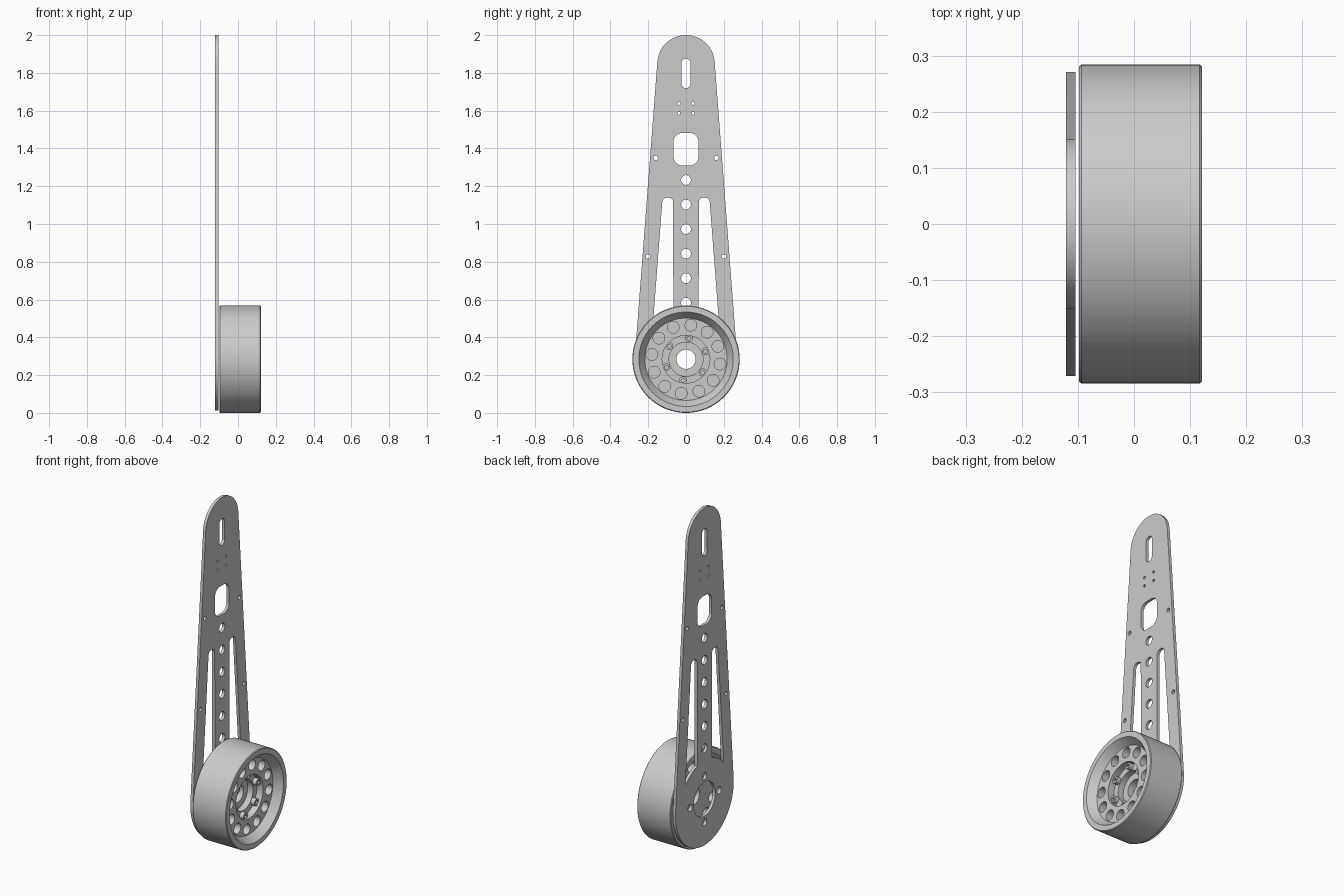
import bpy, bmesh
from math import sin, cos, pi, radians
from mathutils import Vector

cube = bpy.data.objects.get("Cube")
if cube:
    bpy.data.objects.remove(cube)

metal = bpy.data.materials.new("light grey metal")
metal.use_nodes = True
metal.diffuse_color = (0.6, 0.6, 0.6, 1)
metal.node_tree.nodes["Principled BSDF"].inputs["Base Color"].default_value = (0.6, 0.6, 0.6, 1)

AXLE = 0.284  # height of the wheel centre


def arc(cy, cz, r, start, end, n):
    """Points on an arc in the y-z plane, angles in degrees."""
    return [(cy + r * cos(radians(start + (end - start) * i / n)),
             cz + r * sin(radians(start + (end - start) * i / n))) for i in range(n + 1)]


def circle(cy, cz, r, n=32):
    return arc(cy, cz, r, 0, 360, n)[:-1]


def ring_of(count, radius, r, start, n=24):
    """Circles spaced evenly round the axle."""
    return [circle(radius * cos(a), AXLE + radius * sin(a), r, n)
            for a in (radians(start) + 2 * pi * i / count for i in range(count))]


def rounded(corners, n=8):
    """Polygon from (y, z, fillet radius) corners."""
    out = []
    for i, (y, z, r) in enumerate(corners):
        p = Vector((y, z))
        if r == 0:
            out.append((y, z))
            continue
        a = (Vector(corners[i - 1][:2]) - p).normalized()
        b = (Vector(corners[(i + 1) % len(corners)][:2]) - p).normalized()
        half = a.angle(b) / 2
        c = p + (a + b).normalized() * (r / sin(half))
        t1, t2 = p + a * (r / math_tan(half)) - c, p + b * (r / math_tan(half)) - c
        for k in range(n + 1):
            d = t1.lerp(t2, k / n).normalized() * r
            out.append(tuple(c + d))
    return out


def math_tan(a):
    return sin(a) / cos(a)


def box(cy, cz, hy, hz, r):
    return rounded([(cy - hy, cz - hz, r), (cy + hy, cz - hz, r),
                    (cy + hy, cz + hz, r), (cy - hy, cz + hz, r)])


def finish(name, mesh):
    bm = bmesh.new()
    bm.from_mesh(mesh)
    bmesh.ops.remove_doubles(bm, verts=bm.verts, dist=0.0001)
    bmesh.ops.recalc_face_normals(bm, faces=bm.faces)
    bm.to_mesh(mesh)
    bm.free()
    mesh.materials.clear()
    mesh.materials.append(metal)
    obj = bpy.data.objects.new(name, mesh)
    bpy.context.collection.objects.link(obj)
    bpy.ops.object.select_all(action='DESELECT')
    obj.select_set(True)
    bpy.context.view_layer.objects.active = obj
    bpy.ops.object.shade_smooth_by_angle(angle=radians(30))
    return obj


def sheet(name, loops, x0, x1):
    """Flat part cut from an outline with holes, from x0 to x1."""
    curve = bpy.data.curves.new(name + "_outline", 'CURVE')
    curve.dimensions = '2D'
    curve.fill_mode = 'BOTH'
    curve.extrude = (x1 - x0) / 2
    for loop in loops:
        s = curve.splines.new('POLY')
        s.points.add(len(loop) - 1)
        for pt, (y, z) in zip(s.points, loop):
            pt.co = (y, z, 0, 1)
        s.use_cyclic_u = True
    helper = bpy.data.objects.new(name + "_helper", curve)
    bpy.context.collection.objects.link(helper)
    deps = bpy.context.evaluated_depsgraph_get()
    mesh = bpy.data.meshes.new_from_object(helper.evaluated_get(deps))
    bpy.data.objects.remove(helper)
    for v in mesh.vertices:
        y, z, x = v.co
        v.co = (x + (x0 + x1) / 2, y, z)
    return finish(name, mesh)


def lathe(name, profile, n=96):
    """Closed (radius, x) profile turned round the axle."""
    bm = bmesh.new()
    rings = [[bm.verts.new((x, r * cos(2 * pi * i / n), AXLE + r * sin(2 * pi * i / n)))
              for r, x in profile] for i in range(n)]
    for i in range(n):
        a, b = rings[i], rings[(i + 1) % n]
        for j in range(len(profile)):
            k = (j + 1) % len(profile)
            bm.faces.new((a[j], a[k], b[k], b[j]))
    mesh = bpy.data.meshes.new(name)
    bm.to_mesh(mesh)
    bm.free()
    return finish(name, mesh)


# Tapered side plate with its cut-outs
outline = arc(0, AXLE, 0.271, -184.4, 4.4, 64) + arc(0, 1.848, 0.152, 4.4, 175.6, 40)
holes = [box(0, 1.797, 0.024, 0.078, 0.0235), box(0, 1.396, 0.066, 0.086, 0.045)]
holes += [circle(0, 0.583 + 0.13 * i, 0.026) for i in range(6)]
holes += [circle(0, AXLE, 0.1, 48)] + ring_of(4, 0.135, 0.02, 0)
for side in (-1, 1):
    holes += [circle(side * 0.038, z, 0.008, 12) for z in (1.586, 1.638)]
    holes += [circle(side * y, z, 0.012, 16) for y, z in ((0.161, 1.35), (0.201, 0.828))]
    # long slot that ends on an arc round the wheel centre
    lower = [(y, z, 0) for y, z in arc(0, AXLE, 0.23, 73, 39.3, 10)]
    slot = rounded(lower + [(0.124, 1.14, 0.026), (0.068, 1.14, 0.026)])
    holes.append([(side * y, z) for y, z in slot])
sheet("side_plate", [outline] + holes, -0.121, -0.104)

# Wheel rim with sloped inner walls
lathe("wheel_rim", [(0.28, -0.098), (0.284, -0.094), (0.284, 0.117), (0.28, 0.121),
                    (0.25, 0.121), (0.218, 0.075), (0.218, -0.053), (0.25, -0.098)])

# Wheel web with a ring of round holes
sheet("wheel_web", [circle(0, AXLE, 0.219, 96), circle(0, AXLE, 0.126, 64)]
      + ring_of(12, 0.182, 0.031, 82), -0.053, 0.075)

# Stepped hub with an open bore
lathe("hub", [(0.127, -0.053), (0.127, 0.035), (0.09, 0.035),
              (0.09, 0.0), (0.051, 0.0), (0.051, -0.053)], 64)

# Bolt lugs round the hub
lugs = ring_of(6, 0.113, 0.021, 82)
sockets = ring_of(6, 0.113, 0.010, 82, 12)
for i, loops in enumerate(zip(lugs, sockets)):
    sheet("hub_lug_%d" % (i + 1), loops, 0.03, 0.06)
